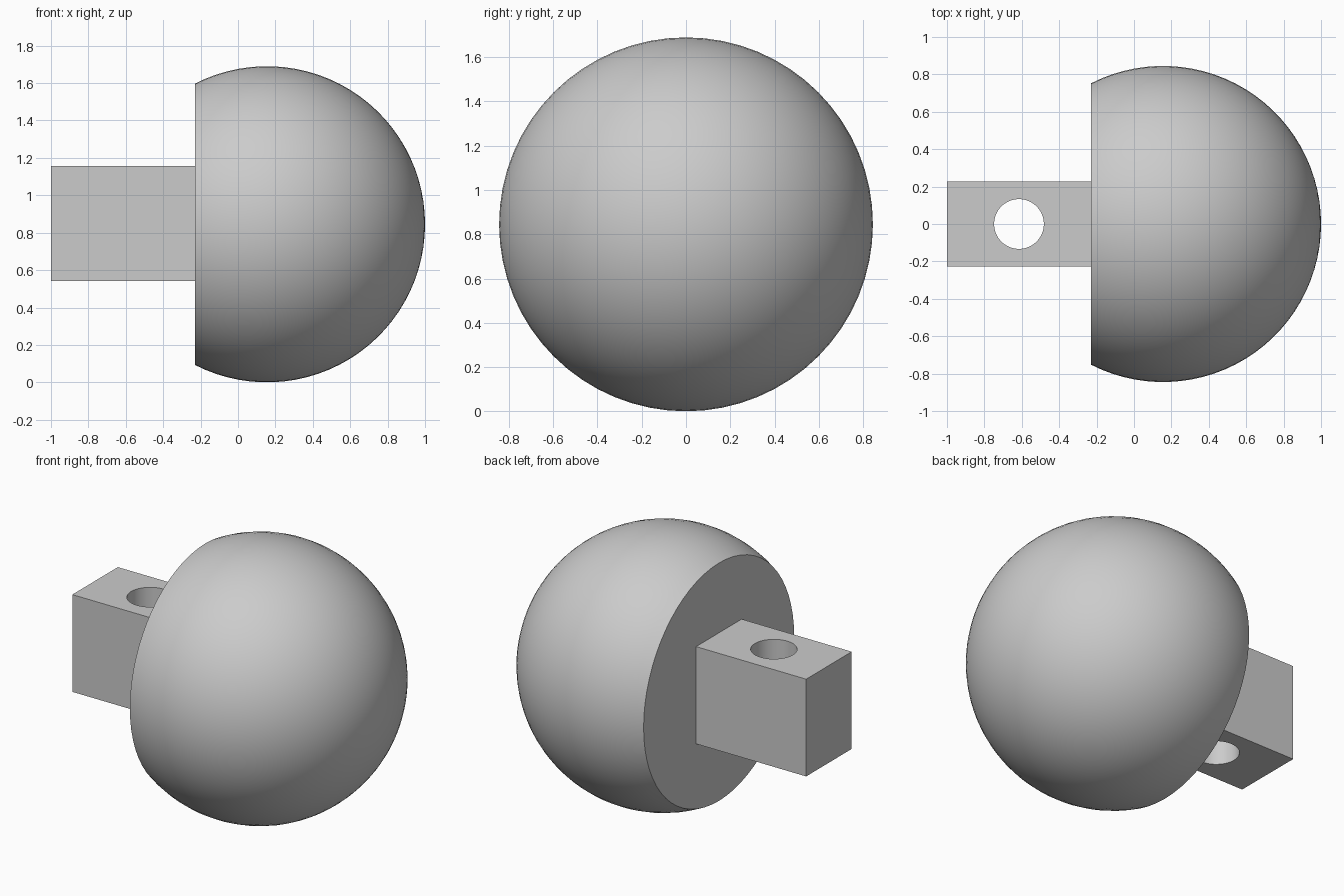
import bpy
import bmesh
from math import acos, cos, sin, pi, radians
from mathutils import Vector, Matrix

cube = bpy.data.objects.get("Cube")
if cube:
    bpy.data.objects.remove(cube)

RADIUS = 0.845
CENTRE = Vector((0.155, 0, RADIUS))
CUT_X = -0.23
SEGMENTS = 64
RINGS = 28

grey = bpy.data.materials.new("plain grey")
grey.use_nodes = True
colour = (0.6, 0.6, 0.6, 1)
grey.diffuse_color = colour
grey.node_tree.nodes["Principled BSDF"].inputs["Base Color"].default_value = colour


def make_object(name, bm):
    bmesh.ops.recalc_face_normals(bm, faces=bm.faces)
    mesh = bpy.data.meshes.new(name)
    bm.to_mesh(mesh)
    bm.free()
    mesh.materials.append(grey)
    obj = bpy.data.objects.new(name, mesh)
    bpy.context.collection.objects.link(obj)
    return obj


def smooth(obj):
    bpy.ops.object.select_all(action='DESELECT')
    obj.select_set(True)
    bpy.context.view_layer.objects.active = obj
    bpy.ops.object.shade_smooth_by_angle(angle=radians(30))


# Truncated ball: an arc from the nose to the flat cut, turned about x
bm = bmesh.new()
end = acos((CUT_X - CENTRE.x) / RADIUS)
arc = [bm.verts.new(CENTRE + RADIUS * Vector((cos(a), 0, sin(a))))
       for a in (end * i / RINGS for i in range(RINGS + 1))]
edges = [bm.edges.new(pair) for pair in zip(arc, arc[1:])]
bmesh.ops.spin(bm, geom=arc + edges, cent=CENTRE, axis=(1, 0, 0),
               angle=2 * pi, steps=SEGMENTS)
bmesh.ops.remove_doubles(bm, verts=bm.verts, dist=0.0005)
rim = [e for e in bm.edges if e.is_boundary]
bmesh.ops.contextual_create(bm, geom=rim)
ball = make_object("ball", bm)
smooth(ball)

# Shank block, set slightly into the flat face
bm = bmesh.new()
left, right = -1.0, CUT_X + 0.02
bmesh.ops.create_cube(bm, size=1, matrix=Matrix.Translation(
    ((left + right) / 2, 0, 0.848)) @ Matrix.Diagonal((right - left, 0.455, 0.615, 1)))
shank = make_object("shank", bm)

# Vertical cross hole through the shank
bm = bmesh.new()
bmesh.ops.create_cone(bm, cap_ends=True, segments=SEGMENTS, radius1=0.133,
                      radius2=0.133, depth=1,
                      matrix=Matrix.Translation((-0.615, 0, 0.848)))
cutter = make_object("hole_cutter", bm)
cutter.hide_render = True
cutter.display_type = 'WIRE'
drill = shank.modifiers.new("hole", 'BOOLEAN')
drill.operation = 'DIFFERENCE'
drill.solver = 'EXACT'
drill.object = cutter
bpy.context.view_layer.objects.active = shank
bpy.ops.object.select_all(action='DESELECT')
shank.select_set(True)
bpy.ops.object.modifier_apply(modifier=drill.name)
bpy.data.objects.remove(cutter)
smooth(shank)
